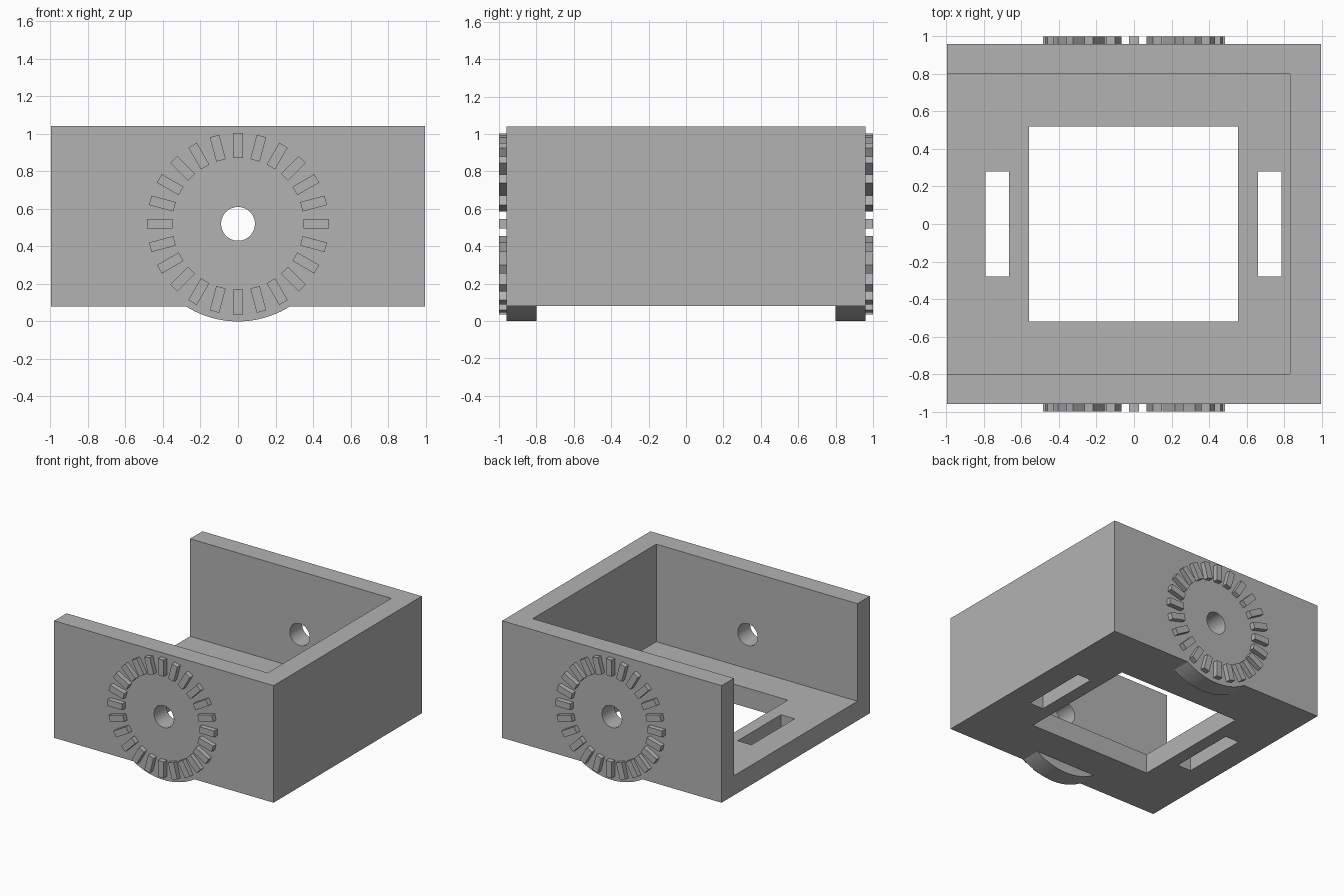
import bpy, bmesh, math
from mathutils import Matrix, Vector

if "Cube" in bpy.data.objects:
    bpy.data.objects.remove(bpy.data.objects["Cube"])

grey = bpy.data.materials.new("plain grey")
grey.diffuse_color = (0.45, 0.45, 0.45, 1)
grey.use_nodes = True
grey.node_tree.nodes["Principled BSDF"].inputs["Base Color"].default_value = grey.diffuse_color

W, D = 0.995, 0.96            # half width and half depth of the bracket
Z0, Z1, T = 0.08, 1.04, 0.16  # underside, rim, wall thickness
AXIS_Z = 0.52                 # height of the pivot axis


def finish(bm, name):
    bmesh.ops.recalc_face_normals(bm, faces=bm.faces)
    mesh = bpy.data.meshes.new(name)
    bm.to_mesh(mesh)
    bm.free()
    mesh.materials.append(grey)
    obj = bpy.data.objects.new(name, mesh)
    bpy.context.collection.objects.link(obj)
    return obj


def add_box(bm, lo, hi, turn=Matrix()):
    lo, hi = Vector(lo), Vector(hi)
    size = Matrix.Diagonal((*(hi - lo), 1))
    bmesh.ops.create_cube(bm, size=1, matrix=turn @ Matrix.Translation((lo + hi) / 2) @ size)


def box(name, lo, hi):
    bm = bmesh.new()
    add_box(bm, lo, hi)
    return finish(bm, name)


def prism(name, points, y0, y1):
    """Extrude an x-z profile along y."""
    bm = bmesh.new()
    face = bm.faces.new([bm.verts.new((x, y0, z)) for x, z in points])
    out = bmesh.ops.extrude_face_region(bm, geom=[face])
    verts = [g for g in out["geom"] if isinstance(g, bmesh.types.BMVert)]
    bmesh.ops.translate(bm, verts=verts, vec=(0, y1 - y0, 0))
    return finish(bm, name)


def select_only(obj):
    bpy.ops.object.select_all(action='DESELECT')
    obj.select_set(True)
    bpy.context.view_layer.objects.active = obj


def cut(obj, cutter):
    mod = obj.modifiers.new("cut", 'BOOLEAN')
    mod.operation, mod.solver, mod.object = 'DIFFERENCE', 'EXACT', cutter
    select_only(obj)
    bpy.ops.object.modifier_apply(modifier=mod.name)
    bpy.data.objects.remove(cutter)


# Bracket: block hollowed from the top and the open left side
bracket = box("bracket", (-W, -D, Z0), (W, D, Z1))
cut(bracket, box("cavity", (-2, -D + T, Z0 + T), (0.83, D - T, 2)))

# Floor window and the two strap slots
for name, x0, x1, y in (("floor_window", -0.56, 0.555, 0.52),
                        ("left_slot", -0.79, -0.665, 0.28),
                        ("right_slot", 0.66, 0.785, 0.28)):
    cut(bracket, box(name, (x0, -y, -1), (x1, y, 0.6)))

# Pivot hole through both side walls
circle = [(0.09 * math.cos(a), AXIS_Z + 0.09 * math.sin(a))
          for a in (math.tau * i / 48 for i in range(48))]
cut(bracket, prism("pivot_hole", circle, -2, 2))
select_only(bracket)
bpy.ops.object.shade_smooth_by_angle(angle=math.radians(30))

# Each side: rounded lug below the wall and a ring of teeth outside it
half = math.acos((AXIS_Z - Z0) / 0.52)
arc = [(0.52 * math.sin(a), AXIS_Z - 0.52 * math.cos(a))
       for a in (-half + 2 * half * i / 20 for i in range(21))]
for side, s in (("front", -1), ("back", 1)):
    lug = prism(side + "_lug", arc, s * (D - T), s * D)
    select_only(lug)
    bpy.ops.object.shade_smooth_by_angle(angle=math.radians(20))

    bm = bmesh.new()
    y0, y1 = sorted((s * (D - 0.005), s * 1.0))
    for i in range(24):
        turn = Matrix.Translation((0, 0, AXIS_Z)) @ Matrix.Rotation(math.tau * i / 24, 4, 'Y')
        add_box(bm, (-0.026, y0, 0.35), (0.026, y1, 0.484), turn)
    finish(bm, side + "_teeth")
